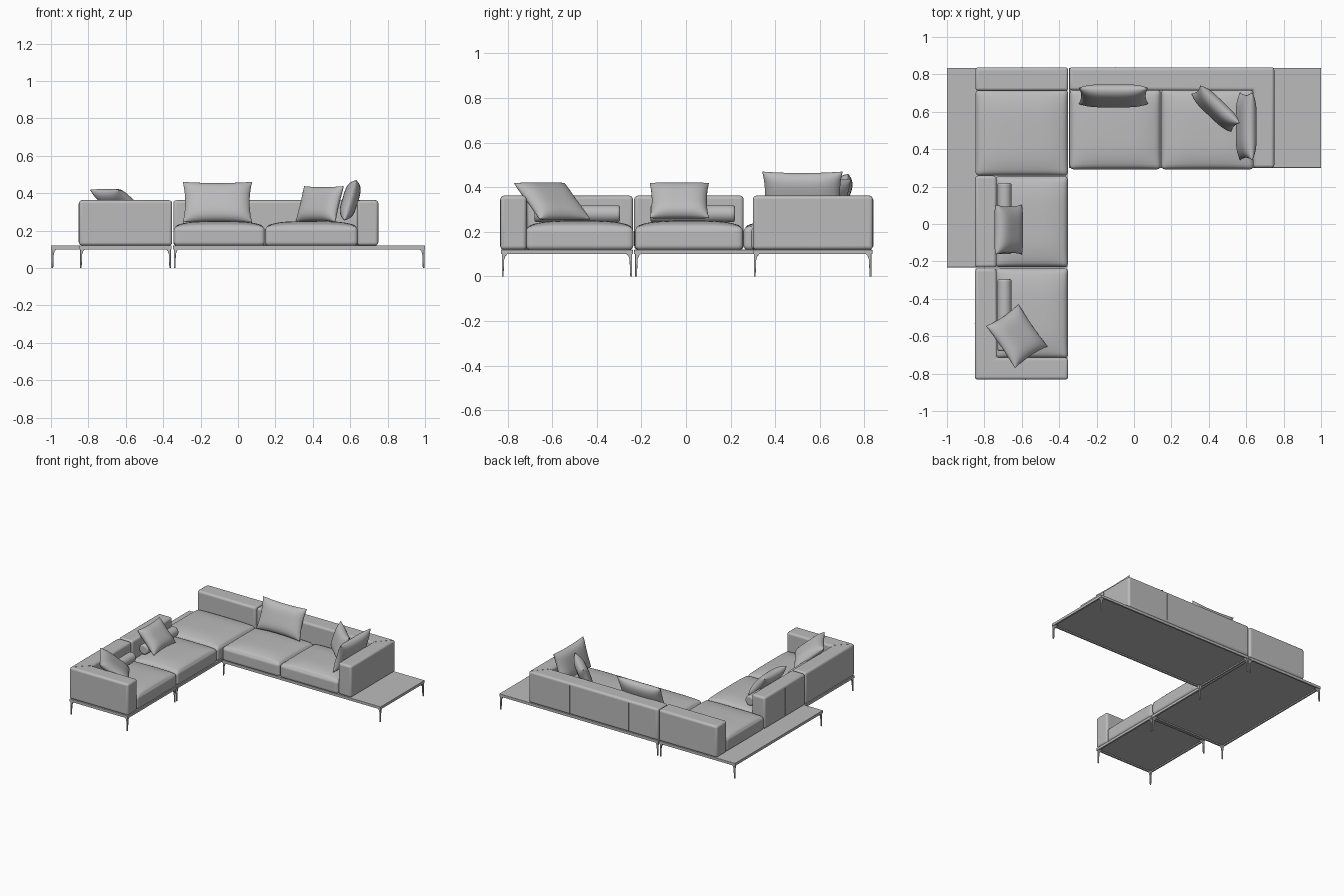
import bpy, bmesh, math
from mathutils import Vector

if "Cube" in bpy.data.objects:
    bpy.data.objects.remove(bpy.data.objects["Cube"])

grey = bpy.data.materials.new("warm_grey")
grey.use_nodes = True
COLOUR = (0.5, 0.5, 0.5, 1)
grey.diffuse_color = COLOUR
grey.node_tree.nodes["Principled BSDF"].inputs["Base Color"].default_value = COLOUR


def finish(name, bm, bevel=0, angle=40):
    bmesh.ops.recalc_face_normals(bm, faces=bm.faces[:])
    mesh = bpy.data.meshes.new(name)
    bm.to_mesh(mesh)
    bm.free()
    ob = bpy.data.objects.new(name, mesh)
    bpy.context.collection.objects.link(ob)
    mesh.materials.append(grey)
    if bevel:
        mod = ob.modifiers.new("soft_edges", "BEVEL")
        mod.width, mod.segments = bevel, 4
    bpy.ops.object.select_all(action="DESELECT")
    ob.select_set(True)
    bpy.context.view_layer.objects.active = ob
    bpy.ops.object.shade_smooth_by_angle(angle=math.radians(angle))
    return ob


def prism(name, outline, z0, z1, bevel=0):
    """Upright block with the given plan outline."""
    bm = bmesh.new()
    face = bm.faces.new([bm.verts.new((x, y, z0)) for x, y in outline])
    top = bmesh.ops.extrude_face_region(bm, geom=[face])["geom"]
    for v in top:
        if isinstance(v, bmesh.types.BMVert):
            v.co.z = z1
    return finish(name, bm, bevel)


def box(name, x0, x1, y0, y1, z0, z1, bevel=0):
    return prism(name, [(x0, y0), (x1, y0), (x1, y1), (x0, y1)], z0, z1, bevel)


def dense_cube():
    """Cube from -1 to 1, with rows gathered towards its edges."""
    bm = bmesh.new()
    bmesh.ops.create_cube(bm, size=2)
    bmesh.ops.subdivide_edges(bm, edges=bm.edges[:], cuts=23, use_grid_fill=True)
    for v in bm.verts:
        v.co = Vector([math.sin(c * math.pi / 2) for c in v.co])
    return bm


def seat(name, x0, x1, y0, y1, z0=0.118, z1=0.222, crown=0.028, r=0.022):
    """Rounded seat cushion with a crowned top."""
    bm = dense_cube()
    mid = Vector((x0 + x1, y0 + y1, z0 + z1)) / 2
    half = Vector((x1 - x0, y1 - y0, z1 - z0)) / 2
    for v in bm.verts:
        n = v.co.copy()
        p = Vector([a * h for a, h in zip(n, half)])
        core = Vector([max(r - h, min(h - r, c)) for c, h in zip(p, half)])
        p = core + (p - core).normalized() * r if (p - core).length else p
        if n.z > 0:
            p.z += n.z * crown * (1 - n.x ** 4) * (1 - n.y ** 4)
        v.co = mid + p
    return finish(name, bm)


def pillow(name, centre, across, up, thick):
    """Throw pillow spanned by two full-length edge directions."""
    bm = dense_cube()
    across, up = Vector(across) / 2, Vector(up) / 2
    normal = across.cross(up).normalized()
    for v in bm.verts:
        x, y, z = v.co
        puff = 0.04 + 0.96 * ((1 - x ** 4) * (1 - y ** 4)) ** 0.6
        pinch_x = 1 - 0.07 * (1 - y * y)
        pinch_y = 1 - 0.07 * (1 - x * x)
        v.co = (Vector(centre) + across * x * pinch_x + up * y * pinch_y
                + normal * z * puff * thick / 2)
    return finish(name, bm)


def bolster(name, x, y0, y1, z, r):
    bm = bmesh.new()
    bmesh.ops.create_cone(bm, cap_ends=True, segments=32, radius1=r, radius2=r, depth=y1 - y0)
    for v in bm.verts:
        v.co = Vector((x + v.co.x, (y0 + y1) / 2 + v.co.z, z + v.co.y))
    return finish(name, bm, 0.012)


def leg(name, x, y, sx, sy):
    """Slim tapered leg with a wider bracket at its top corner."""
    bm = bmesh.new()
    rings = []
    for z, w in ((0, 0.008), (0.075, 0.011), (0.09, 0.016), (0.104, 0.028)):
        rings.append([bm.verts.new((x + sx * a * w, y + sy * b * w, z))
                      for a, b in ((0, 0), (1, 0), (1, 1), (0, 1))])
    for low, high in zip(rings, rings[1:]):
        for i in range(4):
            j = (i + 1) % 4
            bm.faces.new((low[i], low[j], high[j], high[i]))
    bm.faces.new(rings[0])
    bm.faces.new(rings[-1])
    return finish(name, bm, 0.0015)


def platform(name, x0, x1, y0, y1):
    """Thin deck, edge rails and four corner legs."""
    box(name + "_deck", x0, x1, y0, y1, 0.109, 0.12, 0.002)
    t = 0.012
    for i, (a, b, c, d) in enumerate(((x0, x1, y0, y0 + t), (x0, x1, y1 - t, y1),
                                      (x0, x0 + t, y0, y1), (x1 - t, x1, y0, y1))):
        box(f"{name}_rail_{i}", a, b, c, d, 0.1, 0.111)
    inset = 0.004
    for i, (x, sx) in enumerate(((x0 + inset, 1), (x1 - inset, -1))):
        for j, (y, sy) in enumerate(((y0 + inset, 1), (y1 - inset, -1))):
            leg(f"{name}_leg_{i}{j}", x, y, sx, sy)


def seam(name, x, y, along_x):
    """Fine upright stitched line on an outer panel."""
    a, b = (0.0015, 0.003) if along_x else (0.003, 0.0015)
    box(name, x - a, x + a, y - b, y + b, 0.135, 0.345)


# Three platforms
platform("long_platform", -0.347, 1.0, 0.3, 0.835)
platform("corner_platform", -1.0, -0.355, -0.232, 0.835)
platform("end_platform", -0.848, -0.355, -0.83, -0.238)

# Backs and arms
LOW, HIGH, SOFT = 0.12, 0.362, 0.016
prism("long_back_and_arm", [(-0.346, 0.838), (-0.346, 0.715), (0.637, 0.715), (0.637, 0.3),
                            (0.75, 0.3), (0.75, 0.838)], LOW, HIGH, SOFT)
prism("end_back_and_arm", [(-0.85, -0.832), (-0.352, -0.832), (-0.352, -0.715), (-0.735, -0.715),
                           (-0.735, -0.238), (-0.85, -0.238)], LOW, HIGH, SOFT)
box("corner_rear_back", -0.848, -0.352, 0.712, 0.838, LOW, HIGH, SOFT)
box("corner_side_back", -0.85, -0.735, -0.232, 0.258, LOW, HIGH, SOFT)

# Stitched lines on outer panels and mitred corners
for i, x in enumerate((-0.6, -0.1, 0.4)):
    seam(f"rear_seam_{i}", x, 0.837, True)
for i, y in enumerate((-0.53, 0.01)):
    seam(f"side_seam_{i}", -0.849, y, False)
seam("long_arm_seam", 0.749, 0.565, False)
seam("end_arm_seam", -0.58, -0.831, True)
for name, x0, y0, x1, y1 in (("long_mitre", 0.643, 0.721, 0.736, 0.824),
                             ("end_mitre", -0.741, -0.721, -0.836, -0.818)):
    w = 0.0012
    prism(name, [(x0 - w, y0 + w), (x0 + w, y0 - w), (x1 + w, y1 - w), (x1 - w, y1 + w)],
          HIGH - 0.004, HIGH + 0.001)

# Seat cushions
seat("long_seat_inner", -0.344, 0.143, 0.292, 0.72)
seat("long_seat_outer", 0.145, 0.64, 0.292, 0.72)
seat("corner_seat", -0.848, -0.352, 0.258, 0.718)
seat("middle_seat", -0.74, -0.352, -0.23, 0.256)
seat("end_seat", -0.74, -0.352, -0.718, -0.236)

# Bolsters against the side backs
bolster("middle_bolster", -0.692, -0.16, 0.22, 0.281, 0.038)
bolster("end_bolster", -0.692, -0.68, -0.295, 0.281, 0.038)

# Throw pillows
pillow("long_back_pillow", (-0.11, 0.685, 0.352), (0.37, 0, 0), (0, 0.085, 0.215), 0.085)
pillow("arm_pillow", (0.6, 0.522, 0.362), (0, 0.36, 0), (0.065, 0, 0.215), 0.085)
pillow("loose_pillow", (0.437, 0.617, 0.342), (0.21, -0.2, 0), (0.045, 0.045, 0.19), 0.08)
pillow("middle_pillow", (-0.67, -0.03, 0.34), (0, 0.265, 0), (-0.14, 0, 0.155), 0.085)
pillow("end_pillow", (-0.627, -0.6, 0.337), (0.155, -0.225, 0), (-0.172, -0.115, 0.16), 0.08)
